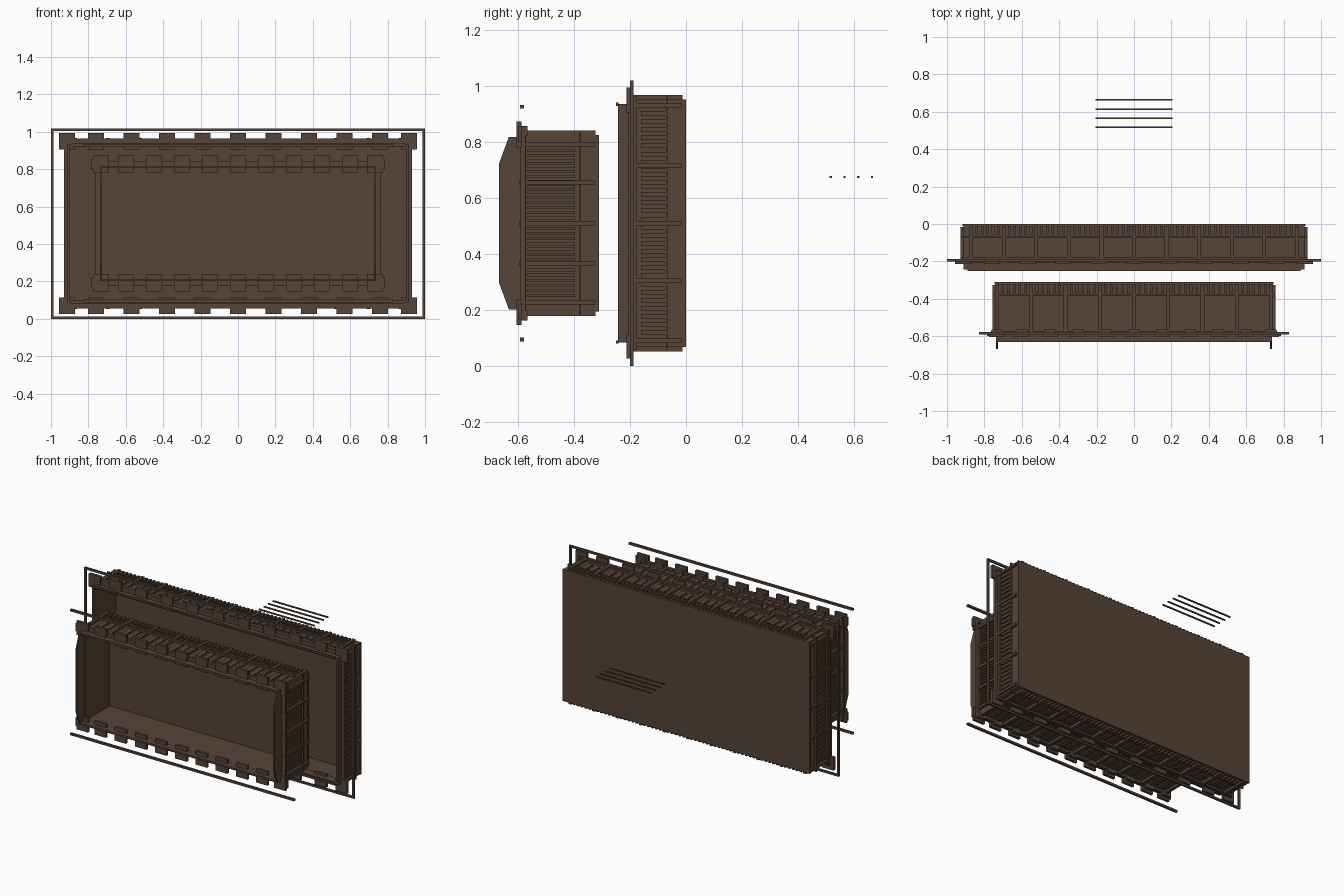
import bpy, bmesh

if "Cube" in bpy.data.objects:
    bpy.data.objects.remove(bpy.data.objects["Cube"])

brown = bpy.data.materials.new("dark brown")
brown.diffuse_color = (0.092, 0.058, 0.038, 1)
brown.use_nodes = True
brown.node_tree.nodes["Principled BSDF"].inputs["Base Color"].default_value = brown.diffuse_color
ZC = 0.51  # shared mid height of both trays


def part(name, boxes):
    """One object from (x0, x1, y0, y1, z0, z1) boxes."""
    bm = bmesh.new()
    for x0, x1, y0, y1, z0, z1 in boxes:
        vs = bmesh.ops.create_cube(bm, size=1)["verts"]
        for v in vs:
            v.co.x = x1 if v.co.x > 0 else x0
            v.co.y = y1 if v.co.y > 0 else y0
            v.co.z = z1 if v.co.z > 0 else z0
    return finish(name, bm)


def finish(name, bm):
    bmesh.ops.recalc_face_normals(bm, faces=bm.faces)
    me = bpy.data.meshes.new(name)
    bm.to_mesh(me)
    bm.free()
    me.materials.append(brown)
    ob = bpy.data.objects.new(name, me)
    bpy.context.collection.objects.link(ob)
    return ob


def ring(hx, hz, t, y0, y1):
    """Rectangular frame of four bars, outer half sizes hx, hz."""
    out = []
    for s in (-1, 1):
        a, b = sorted((s * hx, s * (hx - t)))
        out.append((a, b, y0, y1, ZC - hz, ZC + hz))
        a, b = sorted((ZC + s * hz, ZC + s * (hz - t)))
        out.append((-hx + t, hx - t, y0, y1, a, b))
    return out


def on_top_bottom(x0, x1, y0, y1, h0, h1):
    """Box mirrored on the top and bottom wall."""
    return [(x0, x1, y0, y1, ZC + h0, ZC + h1), (x0, x1, y0, y1, ZC - h1, ZC - h0)]


def on_sides(y0, y1, z0, z1, h0, h1):
    """Box mirrored on the left and right wall."""
    return [(h0, h1, y0, y1, z0, z1), (-h1, -h0, y0, y1, z0, z1)]


def tray(name, hx, hz, yf, yb, rib_xs, rib_zs, end_z, louver, step, tooth_y, panel):
    """Open box with ribs, louvers, teeth and bay panels on its outer walls."""
    rib = 0.016
    part(name + "_walls", ring(hx, hz, 0.014, yf, yb - 0.01))
    part(name + "_back_panel", [(-hx - 0.005, hx + 0.005, yb - 0.012, yb, ZC - hz, ZC + hz)])
    # ribs running front to back, with a hoop round the body
    ribs = []
    for x in rib_xs:
        ribs += on_top_bottom(x - 0.01, x + 0.01, yf, yb - 0.012, hz, hz + rib)
    for z in list(rib_zs) + [ZC - end_z, ZC + end_z]:
        ribs += on_sides(yf - 0.01, yb - 0.015, z - 0.008, z + 0.008, hx, hx + rib)
    part(name + "_ribs", ribs)
    part(name + "_hoops", ring(hx + 0.01, hz + 0.01, 0.01, yb - 0.072, yb - 0.064)
         + ring(hx + 0.012, hz + 0.012, 0.012, yf, yf + 0.014))
    # side louvers
    slats = []
    n = int(2 * (end_z - 0.02) / step)
    for i in range(n + 1):
        z = ZC + (i - n / 2) * step
        slats += on_sides(louver[0], louver[1], z - step * 0.28, z + step * 0.28, hx, hx + 0.009)
    part(name + "_side_louvers", slats)
    # small teeth near the back and panels between the ribs
    teeth, panels = [], []
    for a, b in zip(rib_xs, rib_xs[1:]):
        w = b - a
        for k in range(1, 6):
            x = a + w * k / 6
            teeth += on_top_bottom(x - 0.007, x + 0.007, tooth_y, yb - 0.012, hz, hz + 0.013)
        m = (a + b) / 2
        for s in (-1, 1):
            panels += on_top_bottom(m + s * 0.027 - 0.018, m + s * 0.027 + 0.018,
                                    panel[0], panel[1], hz, hz + 0.008)
    part(name + "_teeth", teeth)
    part(name + "_bay_panels", panels)


def tabs(name, spacing, corner, w, y0, y1, h0, h1):
    """Row of clips along the top and bottom of the opening."""
    out = []
    for x in [i * spacing for i in range(-4, 5)] + [-corner, corner]:
        out += on_top_bottom(x - w / 2, x + w / 2, y0, y1, h0, h1)
    part(name, out)


# rear tray
back_ribs = [(i - 5) * 0.174 for i in range(11)]
tray("rear_tray", 0.912, 0.441, -0.19, 0, back_ribs, (0.305, 0.51, 0.717), 0.42,
     (-0.16, -0.07), 0.029, -0.055, (-0.15, -0.075))
part("rear_tray_lip", ring(0.912, 0.425, 0.014, -0.243, -0.185)
     + on_top_bottom(-0.89, 0.89, -0.25, -0.24, 0.418, 0.43))
part("rear_tray_flange", ring(0.93, 0.455, 0.03, -0.205, -0.187))
tabs("rear_tray_clips", 0.19, 0.915, 0.085, -0.213, -0.195, 0.395, 0.483)
part("outer_frame", [(a, b, c, d, e - 0.001, f - 0.001) for a, b, c, d, e, f
                     in ring(1.0, 0.509, 0.013, -0.2, -0.187)])

# front tray
front_ribs = [(i - 4) * 0.183 for i in range(9)]
tray("front_tray", 0.74, 0.315, -0.585, -0.31, front_ribs, (0.365, 0.51, 0.655), 0.282,
     (-0.565, -0.395), 0.0185, -0.37, (-0.56, -0.39))
part("front_tray_lip", on_top_bottom(-0.735, 0.735, -0.632, -0.58, 0.296, 0.308))
part("front_tray_flange", ring(0.765, 0.333, 0.035, -0.59, -0.572))
tabs("front_tray_clips", 0.15, 0.733, 0.085, -0.604, -0.587, 0.27, 0.363)
tabs("front_tray_clip_bases", 0.15, 0.733, 0.06, -0.588, -0.565, 0.31, 0.347)
part("front_tray_side_brackets", on_sides(-0.6, -0.585, ZC + 0.29, ZC + 0.345, 0.72, 0.785)
     + on_sides(-0.6, -0.585, ZC - 0.345, ZC - 0.29, 0.72, 0.785))

# side flaps with cut corners
for side, x in (("left", -0.737), ("right", 0.727)):
    bm = bmesh.new()
    prof = [(-0.58, -0.307), (-0.632, -0.307), (-0.667, -0.212),
            (-0.667, 0.212), (-0.632, 0.307), (-0.58, 0.307)]
    f = bm.faces.new([bm.verts.new((x, y, ZC + z)) for y, z in prof])
    ext = bmesh.ops.extrude_face_region(bm, geom=[f])["geom"]
    for v in ext:
        if isinstance(v, bmesh.types.BMVert):
            v.co.x += 0.01
    finish(side + "_flap", bm)

# loose rods above and below the front tray
part("front_rods", on_top_bottom(-0.83, 0.83, -0.592, -0.578, 0.408, 0.422))

# four loose rods behind
part("rear_rods", [(-0.205, 0.205, y - 0.004, y + 0.004, 0.671, 0.679)
                   for y in (0.516, 0.565, 0.614, 0.663)])
